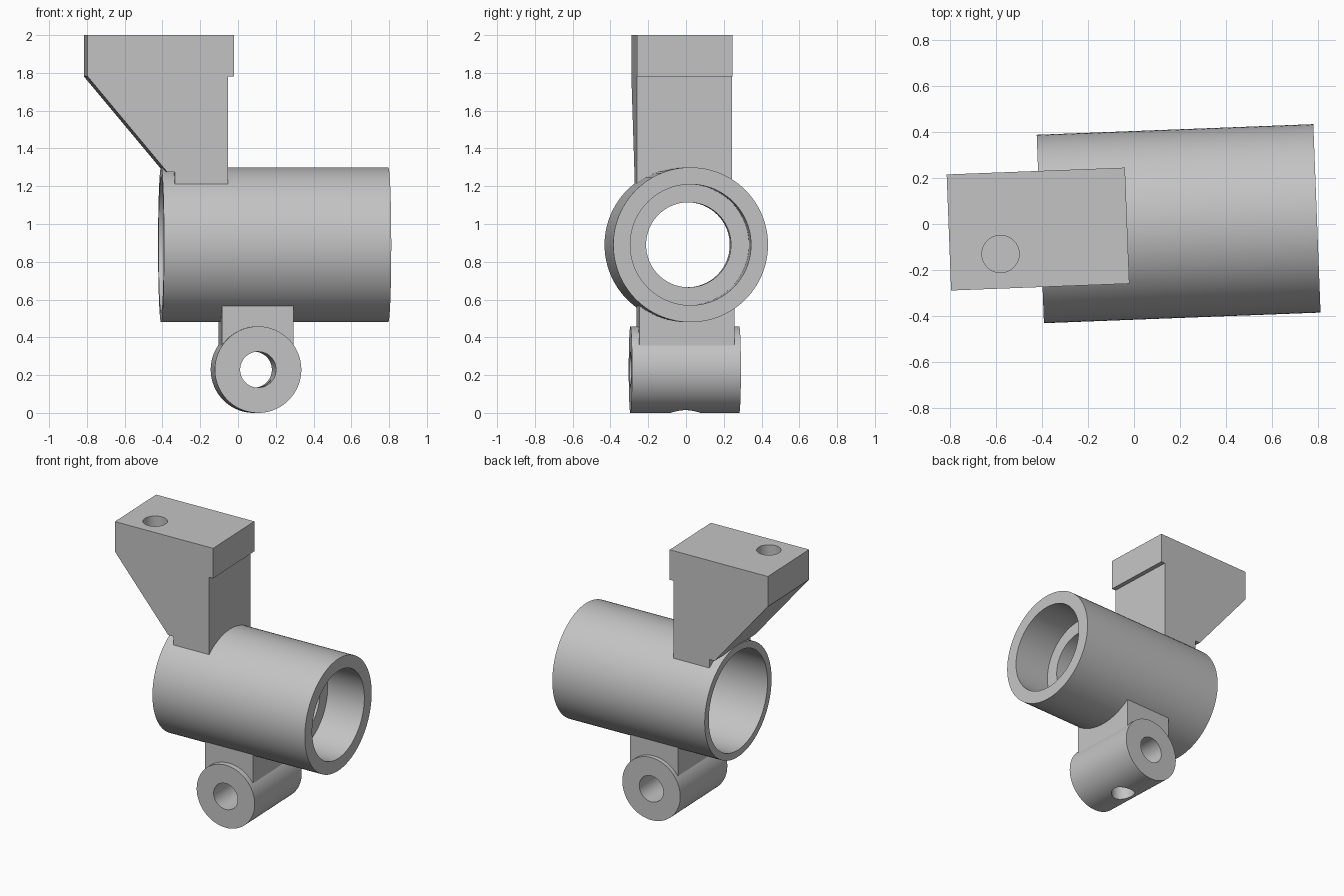
import bpy
import bmesh
from math import pi, radians
from mathutils import Matrix, Vector

cube = bpy.data.objects.get("Cube")
if cube:
    bpy.data.objects.remove(cube)

YAW = Matrix.Rotation(radians(2.2), 4, "Z")
SEGMENTS = 96
AXIS_Z, TUBE_RADIUS = 0.89, 0.41
MID_Y = -0.006
HALF_WIDTH = 0.2525
LUG_X, LUG_Z = 0.095, 0.229

metal = bpy.data.materials.new("plain grey metal")
metal.use_nodes = True
grey = (0.55, 0.55, 0.55, 1)
metal.diffuse_color = grey
metal.node_tree.nodes["Principled BSDF"].inputs["Base Color"].default_value = grey


def finish(bm, name):
    bmesh.ops.recalc_face_normals(bm, faces=bm.faces)
    mesh = bpy.data.meshes.new(name)
    bm.to_mesh(mesh)
    bm.free()
    mesh.materials.append(metal)
    obj = bpy.data.objects.new(name, mesh)
    bpy.context.collection.objects.link(obj)
    return obj


def extruded(name, outline, y0, y1):
    """Solid from an x-z outline swept along y."""
    bm = bmesh.new()
    face = bm.faces.new([bm.verts.new((x, y0, z)) for x, z in outline])
    swept = bmesh.ops.extrude_face_region(bm, geom=[face])["geom"]
    bmesh.ops.translate(bm, vec=(0, y1 - y0, 0),
                        verts=[v for v in swept if isinstance(v, bmesh.types.BMVert)])
    return finish(bm, name)


def rod(name, center, radius, length, axis):
    """Solid cylinder along a chosen axis."""
    bm = bmesh.new()
    turn = Vector((0, 0, 1)).rotation_difference(Vector(axis)).to_matrix().to_4x4()
    bmesh.ops.create_cone(bm, cap_ends=True, segments=SEGMENTS, radius1=radius,
                          radius2=radius, depth=length,
                          matrix=Matrix.Translation(center) @ turn)
    return finish(bm, name)


def cut(obj, cutters):
    for cutter in cutters:
        cutter.hide_render = True
        mod = obj.modifiers.new("cut", "BOOLEAN")
        mod.operation = "DIFFERENCE"
        mod.solver = "EXACT"
        mod.object = cutter
        bpy.context.view_layer.objects.active = obj
        bpy.ops.object.modifier_apply(modifier=mod.name)
        bpy.data.objects.remove(cutter)


def lathe(name, profile):
    """Closed (x, radius) profile turned around the tube axis."""
    bm = bmesh.new()
    verts = [bm.verts.new((x, MID_Y, AXIS_Z + r)) for x, r in profile]
    edges = [bm.edges.new((a, b)) for a, b in zip(verts, verts[1:] + verts[:1])]
    bmesh.ops.spin(bm, geom=verts + edges, cent=(0, MID_Y, AXIS_Z), axis=(1, 0, 0),
                   angle=2 * pi, steps=SEGMENTS, use_merge=True)
    bmesh.ops.remove_doubles(bm, verts=bm.verts, dist=0.0001)
    return finish(bm, name)


def tube_core():
    return rod("tube_cutter", (0.2, MID_Y, AXIS_Z), TUBE_RADIUS - 0.02, 2.4, (1, 0, 0))


# Tube with a wide bore at each end and an inner collar between them
tube = lathe("tube", [(-0.408, TUBE_RADIUS), (0.796, TUBE_RADIUS), (0.796, 0.32),
                      (0.506, 0.32), (0.506, 0.225), (0.33, 0.225),
                      (0.33, 0.36), (-0.408, 0.36)])

# Upper hanger arm with an overhanging head and a blind hole on top
hanger = extruded("hanger_arm", [(-0.806, 2), (-0.03, 2), (-0.03, 1.78), (-0.062, 1.78),
                                 (-0.062, 1.1), (-0.345, 1.1), (-0.345, 1.275),
                                 (-0.385, 1.275), (-0.806, 1.78)],
                  MID_Y - HALF_WIDTH, MID_Y + HALF_WIDTH)
cut(hanger, [tube_core(), rod("bolt_cutter", (-0.585, -0.108, 2), 0.081, 0.5, (0, 0, 1))])

# Neck joining the tube to the lower lug
neck = extruded("lug_neck", [(LUG_X - 0.19, 0.34), (LUG_X + 0.19, 0.34),
                             (LUG_X + 0.19, 0.7), (LUG_X - 0.19, 0.7)],
                MID_Y - HALF_WIDTH, MID_Y + HALF_WIDTH)
cut(neck, [tube_core()])

# Lower lug with a cross bore and a set screw hole underneath
lug = rod("pivot_lug", (LUG_X, MID_Y - 0.004, LUG_Z), 0.229, 0.577, (0, 1, 0))
cut(lug, [rod("bore_cutter", (LUG_X, MID_Y, LUG_Z), 0.095, 1, (0, 1, 0)),
          rod("screw_cutter", (LUG_X, MID_Y, 0), 0.08, 2 * LUG_Z, (0, 0, 1))])

# Turn the whole assembly slightly and shade it
parts = [tube, hanger, neck, lug]
for obj in parts:
    obj.data.transform(YAW)
    bpy.ops.object.select_all(action="DESELECT")
    obj.select_set(True)
    bpy.context.view_layer.objects.active = obj
    bpy.ops.object.shade_smooth_by_angle(angle=radians(30))
